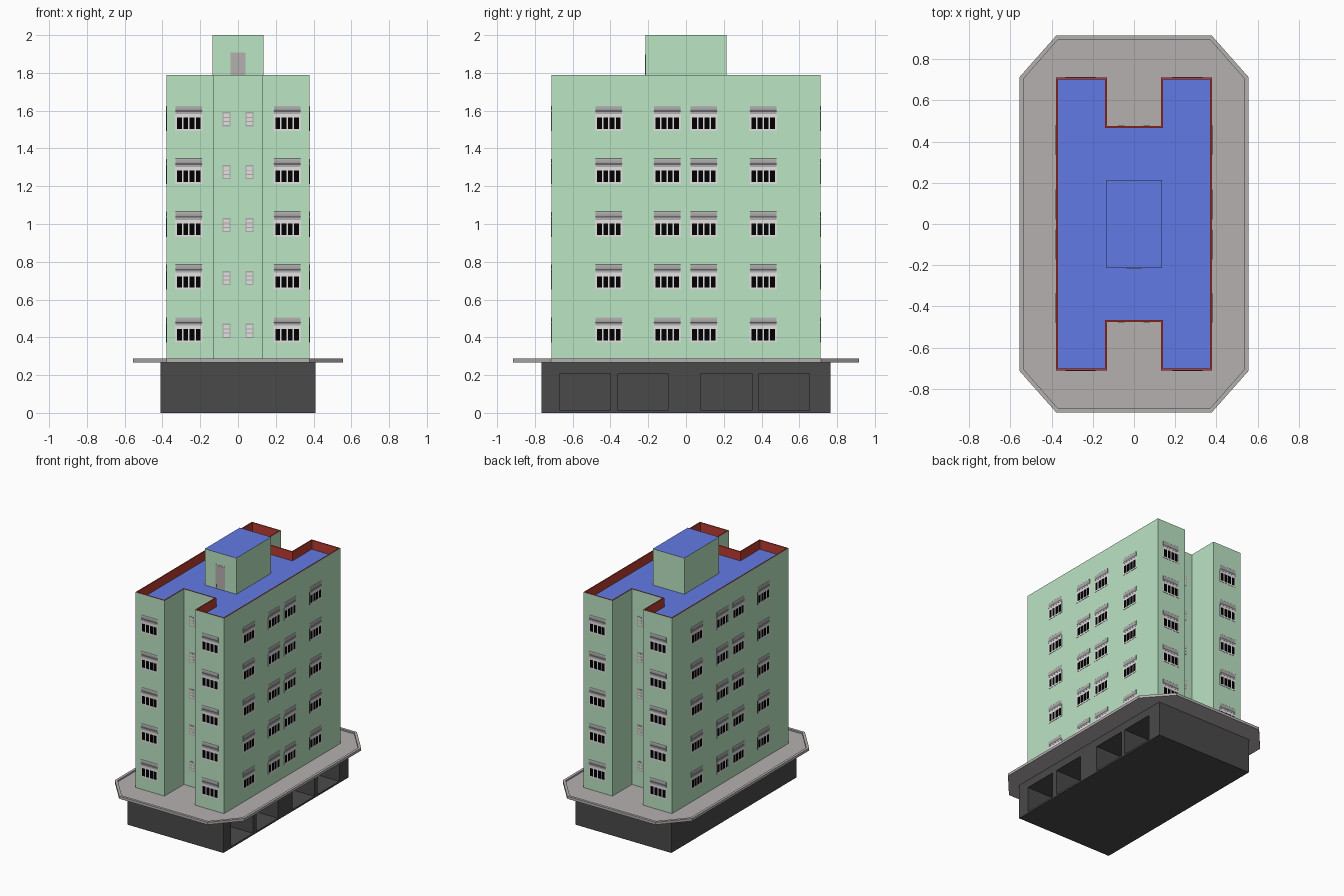
import bpy, bmesh, math

if "Cube" in bpy.data.objects:
    bpy.data.objects.remove(bpy.data.objects["Cube"])

def mat(name, rgb):
    m = bpy.data.materials.new(name)
    m.diffuse_color = (*rgb, 1)
    m.use_nodes = True
    m.node_tree.nodes["Principled BSDF"].inputs["Base Color"].default_value = m.diffuse_color
    return m

GREEN = mat("pale_green_wall", (0.50, 0.78, 0.55))
BLUE = mat("blue_roof", (0.12, 0.195, 0.78))
RED = mat("red_parapet", (0.50, 0.045, 0.03))
STONE = mat("warm_grey", (0.46, 0.435, 0.43))
DARK = mat("dark_grey", (0.068, 0.068, 0.068))
FRAME = mat("window_frame", (0.78, 0.75, 0.75))
AWN = mat("awning_grey", (0.42, 0.41, 0.41))
GLASS = mat("black_glass", (0.0, 0.0, 0.0))

def finish(bm, name, mats):
    bmesh.ops.recalc_face_normals(bm, faces=bm.faces[:])
    me = bpy.data.meshes.new(name)
    bm.to_mesh(me)
    bm.free()
    for m in mats:
        me.materials.append(m)
    return me

def place(me, name, loc=(0, 0, 0), turn=0):
    ob = bpy.data.objects.new(name, me)
    ob.location = loc
    ob.rotation_euler[2] = turn
    bpy.context.collection.objects.link(ob)
    return ob

def loft(name, rings, bands, mats):
    """Skin (outline, z) rings; bands = material of bottom cap, each band, top cap."""
    bm = bmesh.new()
    vs = [[bm.verts.new((x, y, z)) for x, y in o] for o, z in rings]
    bm.faces.new(vs[0]).material_index = bands[0]
    n = len(vs[0])
    for k in range(len(vs) - 1):
        for i in range(n):
            j = (i + 1) % n
            f = bm.faces.new((vs[k][i], vs[k][j], vs[k + 1][j], vs[k + 1][i]))
            f.material_index = bands[k + 1]
    bm.faces.new(vs[-1]).material_index = bands[-1]
    return place(finish(bm, name, mats), name)

def box(bm, x, y, z, mi=0):
    v = [bm.verts.new((a, b, c)) for c in z for b in y for a in x]
    for q in ((0, 1, 3, 2), (4, 5, 7, 6), (0, 1, 5, 4), (2, 3, 7, 6), (0, 2, 6, 4), (1, 3, 7, 5)):
        bm.faces.new([v[i] for i in q]).material_index = mi

def rect(x, y):
    return [(-x, -y), (x, -y), (x, y), (-x, y)]

def four_way(q):
    """Mirror a quarter outline (x>0, y>0, counter-clockwise) into a closed loop."""
    return (q + [(-x, y) for x, y in reversed(q)] + [(-x, -y) for x, y in q]
            + [(x, -y) for x, y in reversed(q)])

WX, WY, NX, NY = 0.379, 0.712, 0.131, 0.475   # tower half sizes and end notch
STEP, ROW0, DECK, ROOF = 0.28, 0.372, 0.276, 1.72

# Ground floor with garage bays on the right side
base = loft("ground_floor", [(rect(0.41, 0.765), 0), (rect(0.41, 0.765), 0.27)], [0, 0, 0], [DARK])
bm = bmesh.new()
for a, b in ((-0.67, -0.40), (-0.36, -0.095), (0.08, 0.35), (0.385, 0.655)):
    box(bm, (0.08, 0.5), (a, b), (0.013, 0.208))
cutter = place(finish(bm, "garage_cutter", [DARK]), "garage_cutter")
cutter.hide_render = True
cutter.hide_set(True)
mod = base.modifiers.new("garage_bays", 'BOOLEAN')
mod.operation = 'DIFFERENCE'
mod.solver = 'EXACT'
mod.object = cutter

# Chamfered terrace slab with a low rim
def octagon(t):
    return four_way([(0.555 - t, 0.715 - 0.4 * t), (0.378 - 0.4 * t, 0.915 - t)])
loft("terrace_slab", [(octagon(0), 0.267), (octagon(0), 0.287), (octagon(0.02), 0.287),
                      (octagon(0.02), DECK)], [0, 0, 0, 0, 0], [STONE])

# H-shaped tower, red parapet and sunken blue roof
def h_plan(t):
    return four_way([(WX - t, WY - t), (NX + t, WY - t), (NX + t, NY - t)])
loft("tower", [(h_plan(0), DECK), (h_plan(0), 1.79), (h_plan(0.009), 1.79), (h_plan(0.009), ROOF)],
     [0, 0, 1, 1, 2], [GREEN, RED, BLUE])

# Roof stair house and its door
loft("stair_house", [(rect(0.135, 0.214), ROOF), (rect(0.135, 0.214), 2.0)], [0, 0, 1], [GREEN, BLUE])
bm = bmesh.new()
box(bm, (-0.04, 0.04), (-0.0015, 0), (0, 0.187))
box(bm, (-0.024, 0.024), (-0.0025, 0), (0, 0.178))
box(bm, (-0.036, -0.029), (-0.003, 0), (0.01, 0.03), 1)
place(finish(bm, "roof_door", [STONE, DARK]), "roof_door", (0, -0.214, ROOF))

# Window: glass, frame bars and a shallow rolled awning
bm = bmesh.new()
H = 0.0725
box(bm, (-H, H), (-0.001, 0), (0, 0.095), 1)
for z in ((0, 0.011), (0.071, 0.095)):
    box(bm, (-H, H), (-0.002, 0), z)
for i in range(5):
    c = -0.0675 + i * 0.03375
    w = 0.005 if i in (0, 4) else 0.004
    box(bm, (c - w, c + w), (-0.002, 0), (0.011, 0.071))
roll = [(-0.003 * math.sin(a), 0.12 + 0.014 * math.cos(a))
        for a in (math.pi * i / 6 for i in range(7))]
profile = roll + [(-0.0025, 0.104), (-0.003, 0.09), (0, 0.09)]
ends = [[bm.verts.new((x, y, z)) for y, z in profile] for x in (-0.07, 0.07)]
for e in ends:
    bm.faces.new(e).material_index = 2
for i in range(len(profile)):
    j = (i + 1) % len(profile)
    bm.faces.new((ends[0][i], ends[0][j], ends[1][j], ends[1][i])).material_index = 2
window = finish(bm, "window", [FRAME, GLASS, AWN])

# Small louvred vent
bm = bmesh.new()
box(bm, (-0.021, 0.021), (-0.0015, 0), (0, 0.075), 1)
for i in range(3):
    box(bm, (-0.016, 0.016), (-0.0025, 0), (0.006 + i * 0.022, 0.023 + i * 0.022))
vent = finish(bm, "vent", [FRAME, AWN])

# Repeat windows and vents on every storey and side
for k in range(5):
    z = ROW0 + k * STEP
    for s, side, turn in ((-1, "front", 0), (1, "back", math.pi)):
        for x in (-0.26, 0.26):
            place(window, f"{side}_window_{k + 1}", (x, s * WY, z), turn)
        for x in (-0.062, 0.062):
            place(vent, f"{side}_vent_{k + 1}", (x, s * NY, z + 0.025), turn)
    for s, side in ((1, "right"), (-1, "left")):
        for y in (-0.408, -0.1, 0.095, 0.408):
            place(window, f"{side}_window_{k + 1}", (s * WX, y, z), s * math.pi / 2)
